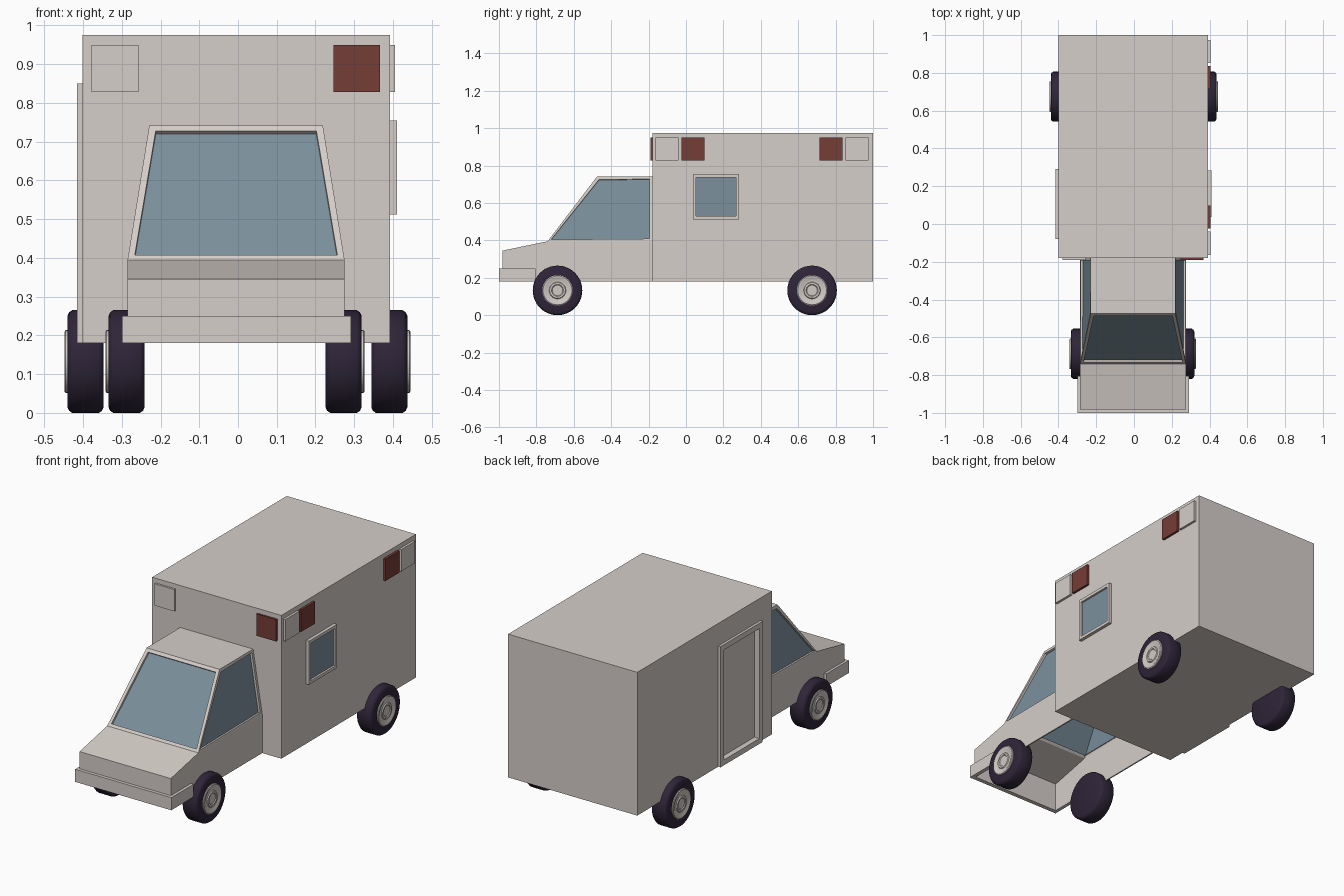
import bpy, bmesh, math
from mathutils import Vector

if "Cube" in bpy.data.objects:
    bpy.data.objects.remove(bpy.data.objects["Cube"])


def material(name, rgb):
    m = bpy.data.materials.new(name)
    m.diffuse_color = (*rgb, 1)
    m.use_nodes = True
    m.node_tree.nodes["Principled BSDF"].inputs["Base Color"].default_value = m.diffuse_color
    return m


BODY = material("warm white paint", (0.67, 0.62, 0.585))
GLASS = material("blue grey glass", (0.20, 0.28, 0.335))
RED = material("dark red lamp", (0.18, 0.047, 0.037))
TYRE = material("dark rubber", (0.028, 0.018, 0.04))
HUB = material("hub metal", (0.64, 0.60, 0.56))


def finish(name, bm, *mats):
    bmesh.ops.recalc_face_normals(bm, faces=bm.faces)
    me = bpy.data.meshes.new(name)
    bm.to_mesh(me)
    bm.free()
    for m in mats:
        me.materials.append(m)
    ob = bpy.data.objects.new(name, me)
    bpy.context.collection.objects.link(ob)
    return ob


def activate(ob):
    bpy.ops.object.select_all(action='DESELECT')
    ob.select_set(True)
    bpy.context.view_layer.objects.active = ob


def box(name, x, y, z, mat):
    bm = bmesh.new()
    bmesh.ops.create_cube(bm, size=1)
    for v in bm.verts:
        v.co = Vector([(a + b) / 2 + c * (b - a) for c, (a, b) in zip(v.co, (x, y, z))])
    return finish(name, bm, mat)


def frame(name, x, y, z, w, mat):
    """Rectangular ring facing sideways."""
    bm = bmesh.new()
    rings = []
    for px in x:
        for d in (0, w):
            a, b, c, e = y[0] + d, y[1] - d, z[0] + d, z[1] - d
            rings.append([bm.verts.new((px, *p)) for p in ((a, c), (b, c), (b, e), (a, e))])
    for r, s in ((0, 1), (1, 3), (3, 2), (2, 0)):
        for i in range(4):
            j = (i + 1) % 4
            bm.faces.new((rings[r][i], rings[r][j], rings[s][j], rings[s][i]))
    return finish(name, bm, mat)


def revolve(name, profile, origin, side, mat, n=40):
    """Spin (along, radius) points about the axle."""
    bm = bmesh.new()
    rings = []
    for a, r in profile:
        rings.append([bm.verts.new((origin[0] + side * a,
                                    origin[1] + r * math.cos(2 * math.pi * i / n),
                                    origin[2] + r * math.sin(2 * math.pi * i / n)))
                      for i in range(n)])
    for p, q in zip(rings, rings[1:]):
        for i in range(n):
            j = (i + 1) % n
            bm.faces.new((p[i], p[j], q[j], q[i]))
    bm.faces.new(rings[0])
    bm.faces.new(rings[-1])
    ob = finish(name, bm, mat)
    activate(ob)
    bpy.ops.object.shade_smooth_by_angle(angle=math.radians(35))
    return ob


# Rear body with a recess cut for the side door
body = box("rear_body", (-0.401, 0.392), (-0.18, 1.0), (0.18, 0.975), BODY)
cutter = box("door_cutter", (-0.5, -0.385), (-0.05, 0.26), (0.21, 0.82), BODY)
cutter.hide_render = True
mod = body.modifiers.new("door_recess", 'BOOLEAN')
mod.operation, mod.solver, mod.object = 'DIFFERENCE', 'EXACT', cutter
activate(body)
bpy.ops.object.modifier_apply(modifier=mod.name)
bpy.data.objects.remove(cutter)
frame("door_frame", (-0.415, -0.401), (-0.08, 0.29), (0.18, 0.85), 0.03, BODY)

# Side window
frame("side_window_frame", (0.392, 0.41), (0.037, 0.283), (0.512, 0.754), 0.017, BODY)
box("side_window_glass", (0.392, 0.399), (0.054, 0.266), (0.529, 0.737), GLASS)

# Lamps on the right side and the front
for i, (y, mat) in enumerate(((-0.163, BODY), (-0.024, RED), (0.714, RED), (0.853, BODY))):
    box(f"side_lamp_{i + 1}", (0.392, 0.405), (y, y + 0.122), (0.828, 0.949), mat)
for x, mat, side in ((-0.378, BODY, "left"), (0.246, RED, "right")):
    box(f"front_lamp_{side}", (x, x + 0.121), (-0.191, -0.18), (0.828, 0.949), mat)

# Cab shell: open underneath and behind, windows inset into its leaning faces
CX, WIDE, NARROW = -0.005, 0.28, 0.224
bm = bmesh.new()
profile = [(-0.982, 0.18, WIDE), (-0.982, 0.345, WIDE), (-0.74, 0.395, WIDE),
           (-0.475, 0.742, NARROW), (-0.18, 0.742, NARROW),
           (-0.18, 0.395, WIDE), (-0.18, 0.18, WIDE)]
L, R = [[bm.verts.new((CX + s * w, y, z)) for y, z, w in profile] for s in (-1, 1)]
strips = [bm.faces.new((L[i], R[i], R[i + 1], L[i + 1])) for i in range(4)]
panes = [strips[2]]
for S in (L, R):
    bm.faces.new([S[i] for i in (0, 1, 2, 5, 6)])
    panes.append(bm.faces.new([S[i] for i in (2, 3, 4, 5)]))
bmesh.ops.recalc_face_normals(bm, faces=bm.faces)
if strips[3].normal.z < 0:
    bmesh.ops.reverse_faces(bm, faces=bm.faces)
for pane, width in zip(panes, (0.025, 0.02, 0.02)):
    bmesh.ops.inset_individual(bm, faces=[pane], thickness=width, depth=0)
    bmesh.ops.inset_individual(bm, faces=[pane], thickness=0.0005, depth=-0.012)
    pane.material_index = 1
cab = finish("cab", bm, BODY, GLASS)
sol = cab.modifiers.new("wall", 'SOLIDIFY')
sol.thickness, sol.offset = 0.008, -1

# Wrap-around bumper
bm = bmesh.new()
outline = [(-0.299, -0.805), (-0.299, -1.0), (0.291, -1.0), (0.291, -0.805),
           (0.274, -0.805), (0.274, -0.981), (-0.284, -0.981), (-0.284, -0.805)]
low, top = [[bm.verts.new((x, y, z)) for x, y in outline] for z in (0.18, 0.25)]
bm.faces.new(low)
bm.faces.new(top)
for i in range(8):
    j = (i + 1) % 8
    bm.faces.new((low[i], low[j], top[j], top[i]))
finish("bumper", bm, BODY)

# Wheels
tyre = [(0, 0.118), (0.004, 0.127), (0.012, 0.1325), (0.081, 0.1325),
        (0.089, 0.127), (0.093, 0.118), (0.093, 0.07)]
hub = [(0.08, 0.081), (0.098, 0.081), (0.101, 0.077), (0.101, 0.068), (0.096, 0.06),
       (0.096, 0.045), (0.101, 0.042), (0.101, 0.032), (0.097, 0.028)]
for label, y, left, right in (("front", -0.687, -0.241, 0.226), ("rear", 0.674, -0.347, 0.344)):
    for name, x, s in (("left", left, -1), ("right", right, 1)):
        revolve(f"{label}_{name}_tyre", tyre, (x, y, 0.1325), s, TYRE)
        revolve(f"{label}_{name}_hub", hub, (x, y, 0.1325), s, HUB)
